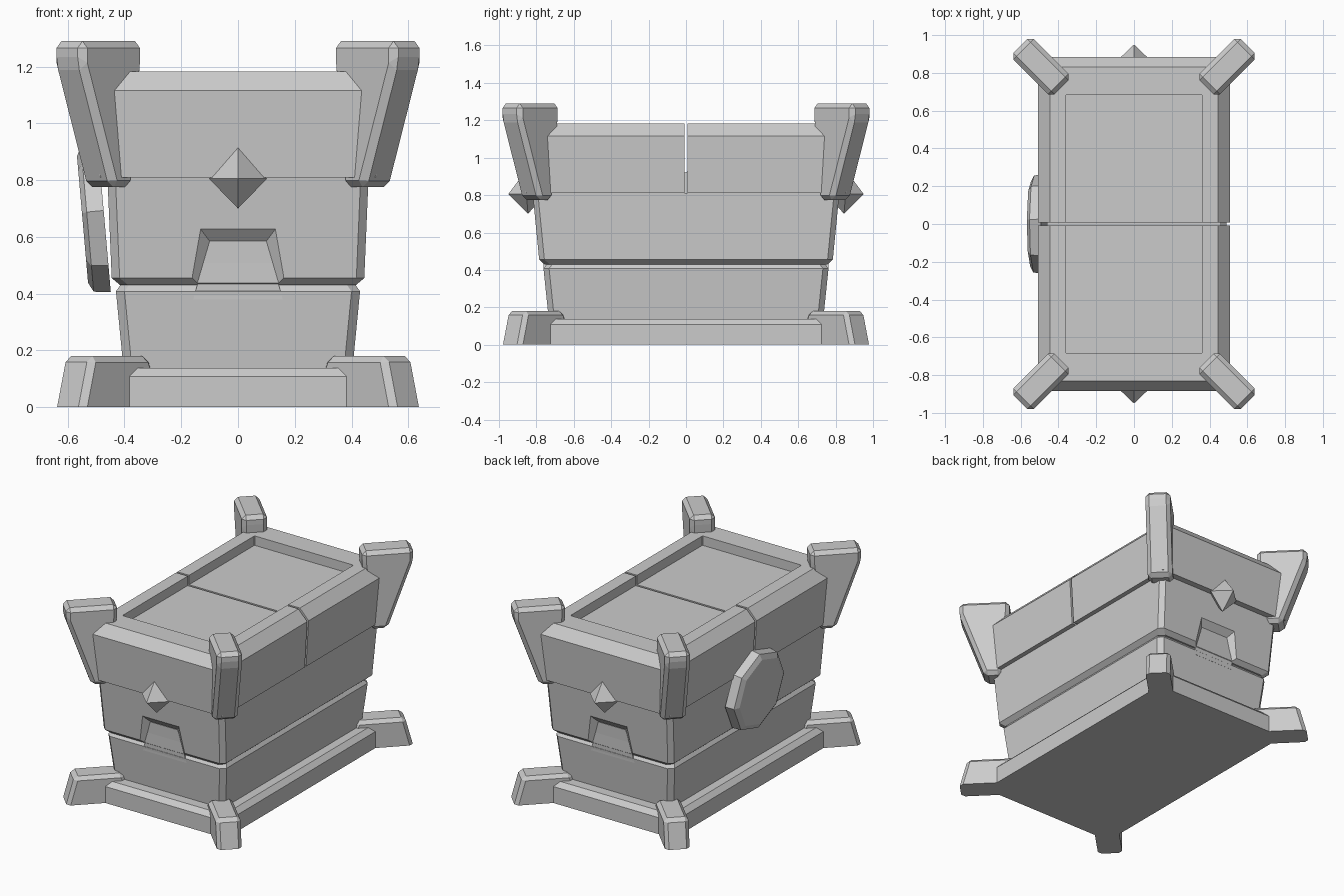
import bpy, bmesh
from math import radians, cos, sin
from mathutils import Matrix

if "Cube" in bpy.data.objects:
    bpy.data.objects.remove(bpy.data.objects["Cube"])


def finish(name, bm, mirror=(False, False)):
    bmesh.ops.recalc_face_normals(bm, faces=bm.faces)
    mesh = bpy.data.meshes.new(name)
    bm.to_mesh(mesh)
    bm.free()
    obj = bpy.data.objects.new(name, mesh)
    bpy.context.collection.objects.link(obj)
    if any(mirror):
        mod = obj.modifiers.new("Mirror", 'MIRROR')
        mod.use_axis = (mirror[0], mirror[1], False)
        mod.use_mirror_merge = False
    return obj


def loft(name, rings, c):
    """Stack of corner-cut rectangles (z, half x, half y), capped at both ends."""
    bm = bmesh.new()
    loops = []
    for z, x, y in rings:
        pts = [(x - c, -y), (x, c - y), (x, y - c), (x - c, y),
               (c - x, y), (-x, y - c), (-x, c - y), (c - x, -y)]
        loops.append([bm.verts.new((px, py, z)) for px, py in pts])
    for a, b in zip(loops, loops[1:]):
        for i in range(8):
            j = (i + 1) % 8
            bm.faces.new((a[i], a[j], b[j], b[i]))
    bm.faces.new(loops[0])
    bm.faces.new(loops[-1])
    return finish(name, bm)


def hull(name, pts, bevel=0, mirror=(False, False)):
    """Convex solid around points, edges chamfered except those on the ground."""
    bm = bmesh.new()
    for p in pts:
        bm.verts.new(p)
    bmesh.ops.convex_hull(bm, input=bm.verts[:])
    bmesh.ops.dissolve_limit(bm, angle_limit=radians(1), verts=bm.verts[:], edges=bm.edges[:])
    if bevel:
        edges = [e for e in bm.edges if max(v.co.z for v in e.verts) > 0.001]
        bmesh.ops.bevel(bm, geom=edges, offset=bevel, segments=1, affect='EDGES')
    return finish(name, bm, mirror)


def cut(obj, cutter):
    mod = obj.modifiers.new("Cut", 'BOOLEAN')
    mod.operation = 'DIFFERENCE'
    mod.solver = 'EXACT'
    mod.object = cutter
    bpy.context.view_layer.objects.active = obj
    bpy.ops.object.modifier_apply(modifier=mod.name)
    bpy.data.objects.remove(cutter)


def diagonal(name, profile, width, bevel):
    """Profile (t, z) standing on the corner diagonal, copied to four corners."""
    o = width / 2 * cos(radians(45))
    pts = [(t + s * o, t + 0.341 - s * o, z) for t, z in profile for s in (-1, 1)]
    return hull(name, pts, bevel, (True, True))


# Plinth and corner feet
loft("plinth", [(0, .49, .83), (.108, .49, .83), (.138, .46, .80)], .03)
diagonal("corner_feet", [(.30, 0), (.60, 0), (.566, .18), (.36, .18), (.36, .05)], .15, .022)

# Lower body with inner core
loft("lower_body", [(.1, .40, .73), (.408, .43, .762), (.43, .415, .745), (.78, .415, .745)], .03)

# Middle body, notched at both ends
middle = loft("middle_body", [(.43, .415, .757), (.455, .445, .785), (.81, .46, .82)], .028)
for d in (-1, 1):
    pts = [(s * x, d * y, z) for s in (-1, 1) for x, y, z in
           ((.16, .765, .38), (.10, .765, .585), (.216, .835, .38), (.16, .835, .665))]
    cut(middle, hull("notch_cutter", pts))

# Tongues filling the notches
hull("end_tongues", [(s * x, y, z) for s in (-1, 1) for x, y, z in
                     ((.158, -.70, .38), (.158, -.760, .38), (.10, -.70, .585), (.10, -.768, .585))],
     mirror=(False, True))

# Upper body with sunken top, split in two by a seam
upper = loft("upper_body", [(.81, .49, .86), (1.115, .508, .885), (1.182, .445, .83),
                            (1.182, .36, .685), (1.12, .36, .685)], .004)
cut(upper, hull("seam_cutter", [(x, y, z) for x in (-1, 1) for y in (-.007, .007) for z in (.7, 1.4)]))

# Tapered corner posts
diagonal("corner_posts", [(.383, 1.29), (.602, 1.29), (.602, 1.21), (.492, .775),
                          (.418, .775), (.383, 1.21)], .153, .024)

# Pointed gems at both ends
hull("end_gems", [(.102, -.853, .805), (-.102, -.853, .805), (0, -.853, .935),
                  (0, -.845, .70), (0, -.95, .805), (0, -.75, .805)], mirror=(False, True))

# Eight-sided medallion on the left side
pts = []
for i in range(8):
    a = radians(5.5 + 45 * i)
    for x, r in ((.035, .265), (-.025, .258), (-.042, .225)):
        pts.append((x, -r * cos(a), r * sin(a)))
medallion = hull("side_medallion", pts)
medallion.data.transform(Matrix.Translation((-.506, 0, .665)) @ Matrix.Rotation(radians(-5), 4, 'Y'))
